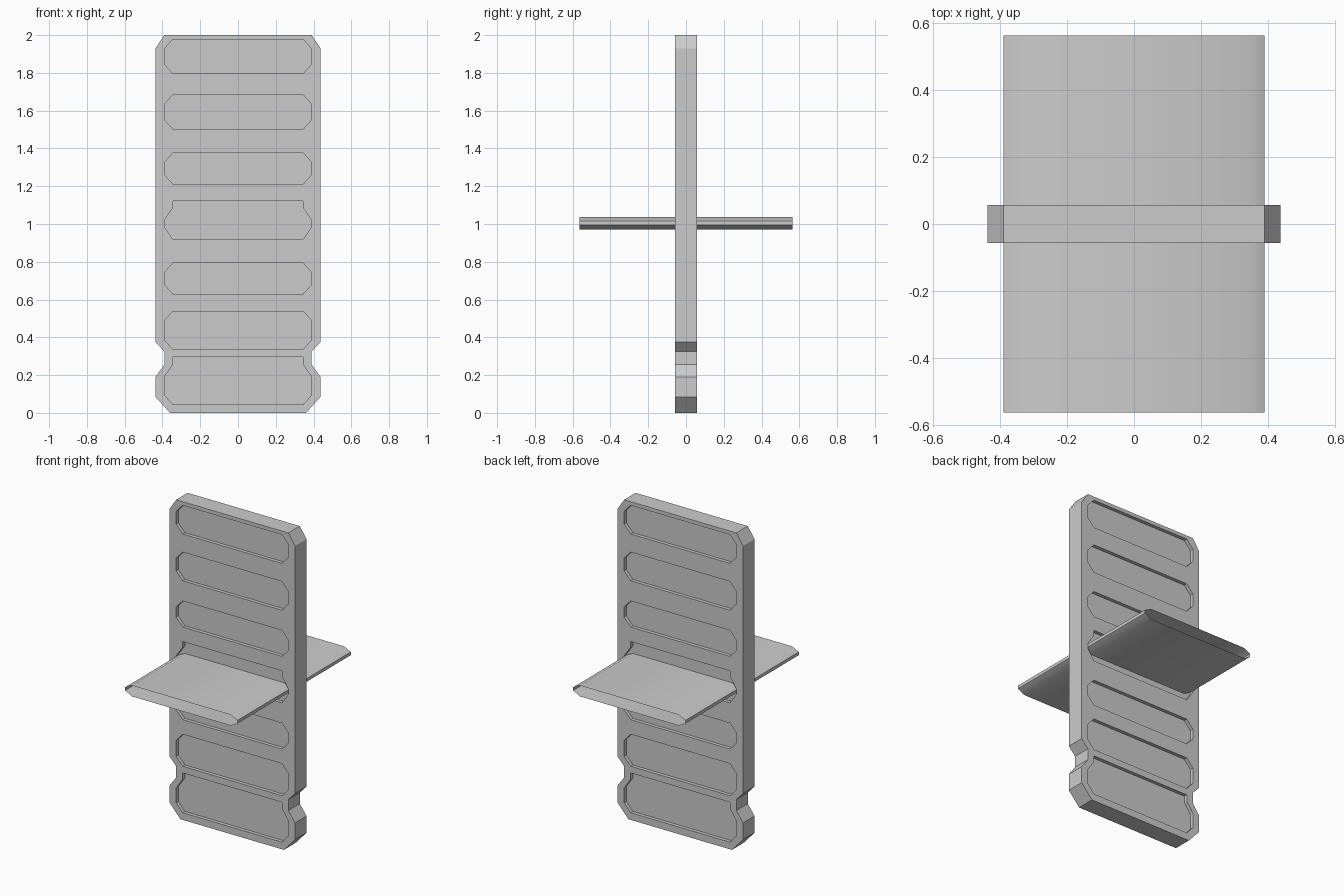
import bpy, bmesh, math

cube = bpy.data.objects.get("Cube")
if cube:
    bpy.data.objects.remove(cube, do_unlink=True)

# Single plain grey
grey = bpy.data.materials.new("plain_grey")
grey.use_nodes = True
GREY = (0.6, 0.6, 0.6, 1)
grey.diffuse_color = GREY
grey.node_tree.nodes["Principled BSDF"].inputs["Base Color"].default_value = GREY


def mirrored(right_side):
    """Close a right-hand outline, listed top to bottom, with its mirror image."""
    return right_side + [(-x, z) for x, z in reversed(right_side)]


def add_prism(bm, outline, y0, y1, caps=True):
    """Sweep an x-z outline along y, optionally leaving the ends open."""
    rings = [[bm.verts.new((x, y, z)) for x, z in outline] for y in (y0, y1)]
    n = len(outline)
    for i in range(n):
        j = (i + 1) % n
        bm.faces.new((rings[0][i], rings[0][j], rings[1][j], rings[1][i]))
    if caps:
        for ring in rings:
            bm.faces.new(ring)


def make_object(name, bm):
    bmesh.ops.recalc_face_normals(bm, faces=bm.faces)
    mesh = bpy.data.meshes.new(name)
    bm.to_mesh(mesh)
    bm.free()
    mesh.materials.append(grey)
    obj = bpy.data.objects.new(name, mesh)
    bpy.context.collection.objects.link(obj)
    return obj


HALF, INNER, WIDE = 0.057, 0.345, 0.39
DEPTH = 0.022

# Upright slab with chamfered corners and a notch near the foot
bm = bmesh.new()
add_prism(bm, mirrored([(0.39, 2), (0.437, 1.93), (0.437, 0.375), (0.39, 0.325),
                        (0.39, 0.255), (0.437, 0.19), (0.437, 0.085), (0.36, 0)]),
          -HALF, HALF)
slab = make_object("slab", bm)


# Recess outlines: plain chamfered bars, and two with a narrowed neck on top
def bar(top, bottom, cut=0.05):
    return mirrored([(INNER, top), (WIDE, top - cut), (WIDE, bottom + cut), (INNER, bottom)])


def necked(top, neck, shoulder, low, bottom):
    return mirrored([(INNER, top), (INNER, neck), (WIDE, shoulder), (WIDE, low), (INNER, bottom)])


recesses = [bar(t, b) for t, b in
            ((1.977, 1.797), (1.683, 1.503), (1.376, 1.212), (0.793, 0.63), (0.538, 0.337))]
recesses += [necked(1.121, 1.085, 1.02, 0.985, 0.92),
             necked(0.295, 0.255, 0.19, 0.095, 0.045)]

bm = bmesh.new()
for outline in recesses:
    for side in (-1, 1):
        add_prism(bm, outline, side * (HALF - DEPTH), side * (HALF + 0.05))
cutter = make_object("recess_cutter", bm)
cutter.hide_render = True

# Cut the recesses into both broad faces
mod = slab.modifiers.new("recesses", "BOOLEAN")
mod.operation, mod.solver, mod.object = "DIFFERENCE", "EXACT", cutter
bpy.context.view_layer.objects.active = slab
bpy.ops.object.modifier_apply(modifier=mod.name)
bpy.data.objects.remove(cutter, do_unlink=True)

# Flat open-ended sleeve passing through the slab
bm = bmesh.new()
add_prism(bm, mirrored([(INNER, 1.038), (WIDE, 1.015), (WIDE, 0.995), (INNER, 0.97)]),
          -0.563, 0.563, caps=False)
sleeve = make_object("cross_sleeve", bm)
bpy.ops.object.select_all(action="DESELECT")
sleeve.select_set(True)
bpy.context.view_layer.objects.active = sleeve
bpy.ops.object.shade_smooth_by_angle(angle=math.radians(35))
